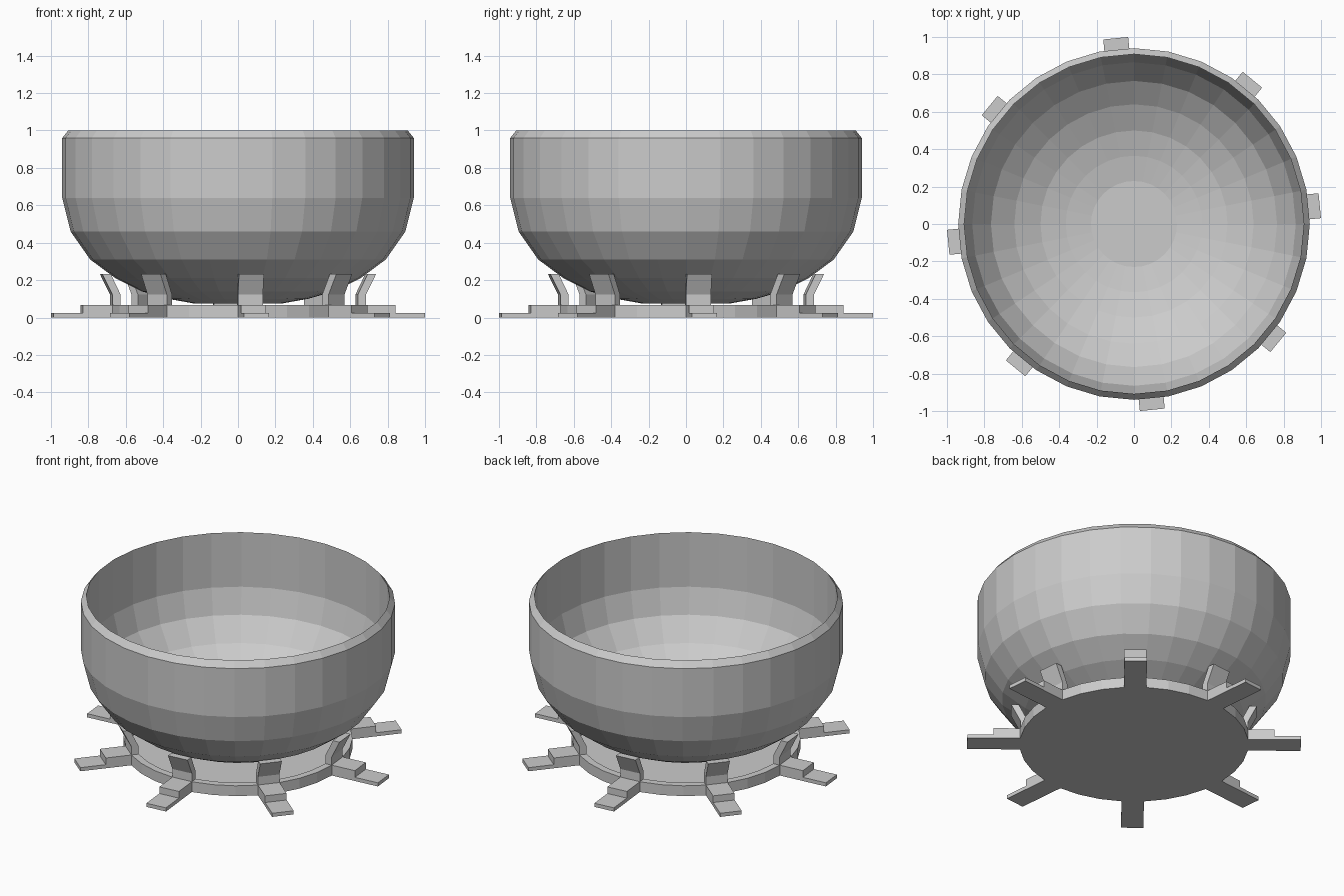
import bpy, bmesh, math
from mathutils import Matrix, Vector

cube = bpy.data.objects.get("Cube")
if cube:
    bpy.data.objects.remove(cube, do_unlink=True)

SIDES = 32
LEGS = 8
STEP = math.tau / SIDES

grey = bpy.data.materials.new("light_grey")
grey.use_nodes = True
grey.diffuse_color = (0.6, 0.6, 0.6, 1)
bsdf = next(n for n in grey.node_tree.nodes if n.type == 'BSDF_PRINCIPLED')
bsdf.inputs["Base Color"].default_value = grey.diffuse_color


def finish(name, bm):
    bmesh.ops.recalc_face_normals(bm, faces=bm.faces)
    mesh = bpy.data.meshes.new(name)
    bm.to_mesh(mesh)
    bm.free()
    mesh.materials.append(grey)
    obj = bpy.data.objects.new(name, mesh)
    bpy.context.collection.objects.link(obj)
    return obj


def lathe(name, profile):
    """Turn an (r, z) profile into a closed solid; its ends are capped."""
    bm = bmesh.new()
    rings = [[bm.verts.new((r * math.cos(i * STEP), r * math.sin(i * STEP), z))
              for i in range(SIDES)] for r, z in profile]
    for a, b in zip(rings, rings[1:]):
        for i in range(SIDES):
            j = (i + 1) % SIDES
            bm.faces.new((a[i], a[j], b[j], b[i]))
    bm.faces.new(rings[0])
    bm.faces.new(rings[-1])
    return finish(name, bm)


def radial_parts(name, outline, half_width):
    """Extrude an (r, z) outline sideways and repeat it around the base."""
    bm = bmesh.new()
    for k in range(LEGS):
        turn = Matrix.Rotation(STEP / 2 + k * math.tau / LEGS, 3, 'Z')
        near = [bm.verts.new(turn @ Vector((r, -half_width, z))) for r, z in outline]
        face = bm.faces.new(near)
        new = bmesh.ops.extrude_face_region(bm, geom=[face])["geom"]
        bmesh.ops.translate(bm, vec=turn @ Vector((0, 2 * half_width, 0)),
                            verts=[v for v in new if isinstance(v, bmesh.types.BMVert)])
    return finish(name, bm)


# Bowl: outside from the bottom up, over the rim, then down the inside
outer = [(0.235, 0.075), (0.375, 0.1), (0.515, 0.14), (0.655, 0.21),
         (0.79, 0.31), (0.895, 0.46), (0.94, 0.64), (0.94, 0.96)]
inner = [(0.908, 1.0), (0.908, 0.64), (0.865, 0.475), (0.765, 0.335),
         (0.64, 0.24), (0.5, 0.17), (0.365, 0.132), (0.23, 0.108)]
lathe("bowl", outer + inner)

# Round base plate with a raised edge
lathe("base_plate", [(0.685, 0), (0.685, 0.068), (0.64, 0.068), (0.64, 0.025)])

# Stepped feet reaching outwards
radial_parts("feet", [(0.68, 0), (0.998, 0), (0.998, 0.024), (0.84, 0.024),
                      (0.84, 0.068), (0.68, 0.068)], 0.067)

# Bent supports holding the bowl
radial_parts("bowl_supports", [(0.637, 0.066), (0.681, 0.066), (0.681, 0.122),
                               (0.735, 0.232), (0.69, 0.232), (0.637, 0.122)], 0.067)
